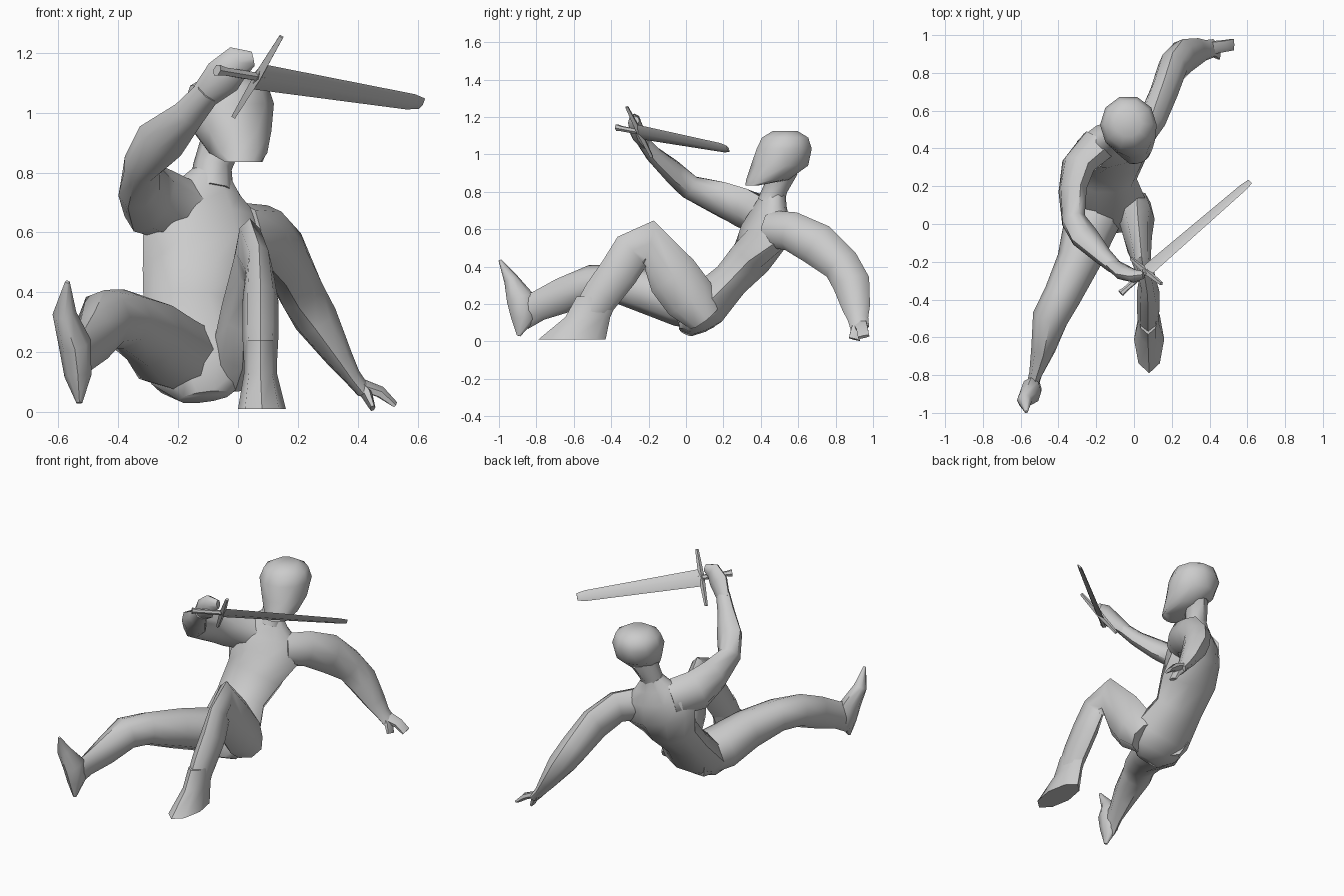
import bpy, math
from mathutils import Vector


def finish(name, verts, faces, angle=50):
    me = bpy.data.meshes.new(name)
    me.from_pydata(verts, [], faces)
    me.update()
    ob = bpy.data.objects.new(name, me)
    bpy.context.collection.objects.link(ob)
    bpy.ops.object.select_all(action='DESELECT')
    ob.select_set(True)
    bpy.context.view_layer.objects.active = ob
    bpy.ops.object.shade_smooth_by_angle(angle=math.radians(angle))
    return ob


def loft(name, stations, ref=(1, 0, 0), sides=8, tangent=None):
    """stations: (x, y, z, half width along ref, half depth[, own ref])"""
    pts = [Vector(s[:3]) for s in stations]
    n, verts = len(pts), []
    for i, s in enumerate(stations):
        if tangent:
            t = Vector(tangent)
        else:
            t = Vector()
            if i > 0:
                t += (pts[i] - pts[i - 1]).normalized()
            if i < n - 1:
                t += (pts[i + 1] - pts[i]).normalized()
        t.normalize()
        u = Vector(s[5] if len(s) > 5 else ref)
        u = (u - t * u.dot(t)).normalized()
        v = t.cross(u)
        for k in range(sides):
            a = math.tau * k / sides
            verts.append(pts[i] + u * s[3] * math.cos(a) + v * s[4] * math.sin(a))
    faces = [(i * sides + k, i * sides + (k + 1) % sides,
              (i + 1) * sides + (k + 1) % sides, (i + 1) * sides + k)
             for i in range(n - 1) for k in range(sides)]
    faces += [tuple(range(sides))[::-1], tuple(range((n - 1) * sides, n * sides))]
    return finish(name, verts, faces)


# torso, leaning back with the shoulders twisted
twist = (0.4, 0.12, -0.06)
loft("torso", [
    (-0.11, 0.00, 0.05, 0.09, 0.04),
    (-0.12, 0.03, 0.11, 0.17, 0.10),
    (-0.13, 0.10, 0.19, 0.20, 0.13),
    (-0.15, 0.24, 0.33, 0.165, 0.105),
    (-0.13, 0.35, 0.45, 0.19, 0.12),
    (-0.11, 0.42, 0.57, 0.22, 0.125, twist),
    (-0.11, 0.45, 0.67, 0.20, 0.10, twist),
    (-0.10, 0.46, 0.74, 0.12, 0.075, twist),
    (-0.09, 0.475, 0.80, 0.065, 0.06, twist)], sides=10)
loft("neck", [
    (-0.09, 0.45, 0.74, 0.075, 0.07),
    (-0.085, 0.48, 0.82, 0.065, 0.065),
    (-0.05, 0.51, 0.92, 0.07, 0.09)])

# head turned to its left, with a jutting square chin
turn = (0.93, 0.3, 0)
loft("head", [
    (0.02, 0.355, 0.835, 0.065, 0.035, turn),
    (0.00, 0.435, 0.865, 0.10, 0.115, turn),
    (-0.02, 0.50, 0.94, 0.135, 0.155, turn),
    (-0.03, 0.525, 1.03, 0.15, 0.155),
    (-0.03, 0.53, 1.09, 0.13, 0.13),
    (-0.03, 0.53, 1.125, 0.07, 0.07)], tangent=(0, 0, 1), sides=10)

# raised sword arm
loft("sword_arm", [
    (-0.19, 0.42, 0.67, 0.10, 0.11),
    (-0.295, 0.31, 0.71, 0.085, 0.12),
    (-0.325, 0.18, 0.765, 0.07, 0.10),
    (-0.32, 0.02, 0.825, 0.065, 0.07),
    (-0.26, -0.07, 0.905, 0.085, 0.06),
    (-0.165, -0.17, 0.995, 0.055, 0.045),
    (-0.10, -0.23, 1.07, 0.045, 0.035)], ref=(1, 0, -0.5))
loft("sword_hand", [
    (-0.12, -0.21, 1.05, 0.045, 0.03),
    (-0.05, -0.26, 1.12, 0.065, 0.04),
    (0.00, -0.275, 1.17, 0.055, 0.035),
    (0.05, -0.27, 1.18, 0.025, 0.02)], ref=(1, 0, -0.7))

# supporting arm reaching back to the ground
loft("support_arm", [
    (0.01, 0.46, 0.60, 0.09, 0.10),
    (0.10, 0.56, 0.59, 0.075, 0.105),
    (0.16, 0.70, 0.52, 0.075, 0.115),
    (0.205, 0.83, 0.41, 0.08, 0.10),
    (0.26, 0.885, 0.31, 0.075, 0.10),
    (0.34, 0.91, 0.18, 0.045, 0.075),
    (0.38, 0.92, 0.12, 0.03, 0.055),
    (0.42, 0.93, 0.07, 0.025, 0.05)])
for name, tip in (("fingers_inner", (0.45, 0.90, 0.012)),
                  ("fingers_outer", (0.525, 0.95, 0.025))):
    mid = [0.6 * t + 0.4 * h for t, h in zip(tip, (0.40, 0.93, 0.10))]
    loft(name, [(0.39, 0.93, 0.10, 0.02, 0.04),
                (mid[0], mid[1], mid[2] + 0.012, 0.02, 0.035),
                (*tip, 0.01, 0.035)], sides=6)

# stretched leg
loft("stretched_leg", [
    (-0.15, 0.13, 0.17, 0.13, 0.12),
    (-0.24, -0.03, 0.21, 0.14, 0.13),
    (-0.295, -0.20, 0.265, 0.115, 0.12),
    (-0.38, -0.38, 0.31, 0.10, 0.10),
    (-0.445, -0.50, 0.31, 0.095, 0.10),
    (-0.48, -0.66, 0.245, 0.065, 0.095),
    (-0.52, -0.79, 0.19, 0.035, 0.08),
    (-0.545, -0.88, 0.15, 0.03, 0.09)])
loft("stretched_foot", [
    (-0.53, -0.895, 0.03, 0.01, 0.01),
    (-0.535, -0.87, 0.12, 0.045, 0.065),
    (-0.545, -0.885, 0.23, 0.055, 0.075),
    (-0.58, -0.935, 0.33, 0.04, 0.04),
    (-0.57, -0.995, 0.435, 0.008, 0.008)])

# bent leg
loft("bent_leg", [
    (-0.01, 0.10, 0.13, 0.10, 0.10),
    (0.015, 0.02, 0.23, 0.095, 0.14),
    (0.02, -0.07, 0.35, 0.075, 0.14),
    (0.04, -0.20, 0.53, 0.05, 0.12),
    (0.07, -0.29, 0.48, 0.045, 0.11),
    (0.075, -0.36, 0.37, 0.06, 0.105),
    (0.075, -0.45, 0.25, 0.06, 0.10),
    (0.075, -0.51, 0.16, 0.055, 0.09)])
# wedge-shaped foot
loft("bent_foot", [
    (0.075, -0.47, 0.24, 0.055, 0.115),
    (0.075, -0.525, 0.13, 0.055, 0.12),
    (0.08, -0.61, 0.01, 0.08, 0.18)], tangent=(0, 0, -1))

# sword: blade, guard and grip share one axis
guard_c = Vector((0.065, -0.25, 1.12))
tip = Vector((0.615, 0.225, 1.03))
axis = (tip - guard_c).normalized()
across = Vector((0.18, -0.13, 0.28))
across = (across - axis * across.dot(axis)).normalized()


def along(d, a, b):
    return (*(guard_c + axis * d), a, b)


length = (tip - guard_c).length
loft("blade", [along(-0.01, 0.052, 0.014), along(length - 0.05, 0.032, 0.012),
               along(length, 0.022, 0.006)], ref=across, sides=4)
loft("grip", [along(-0.18, 0.022, 0.018), along(-0.15, 0.016, 0.014),
              along(0.02, 0.016, 0.014)], ref=across, sides=6)
ends = [guard_c + across * d for d in (-0.17, 0, 0.17)]
loft("guard", [(*p, r, r) for p, r in zip(ends, (0.01, 0.018, 0.01))],
     ref=axis, sides=4)
